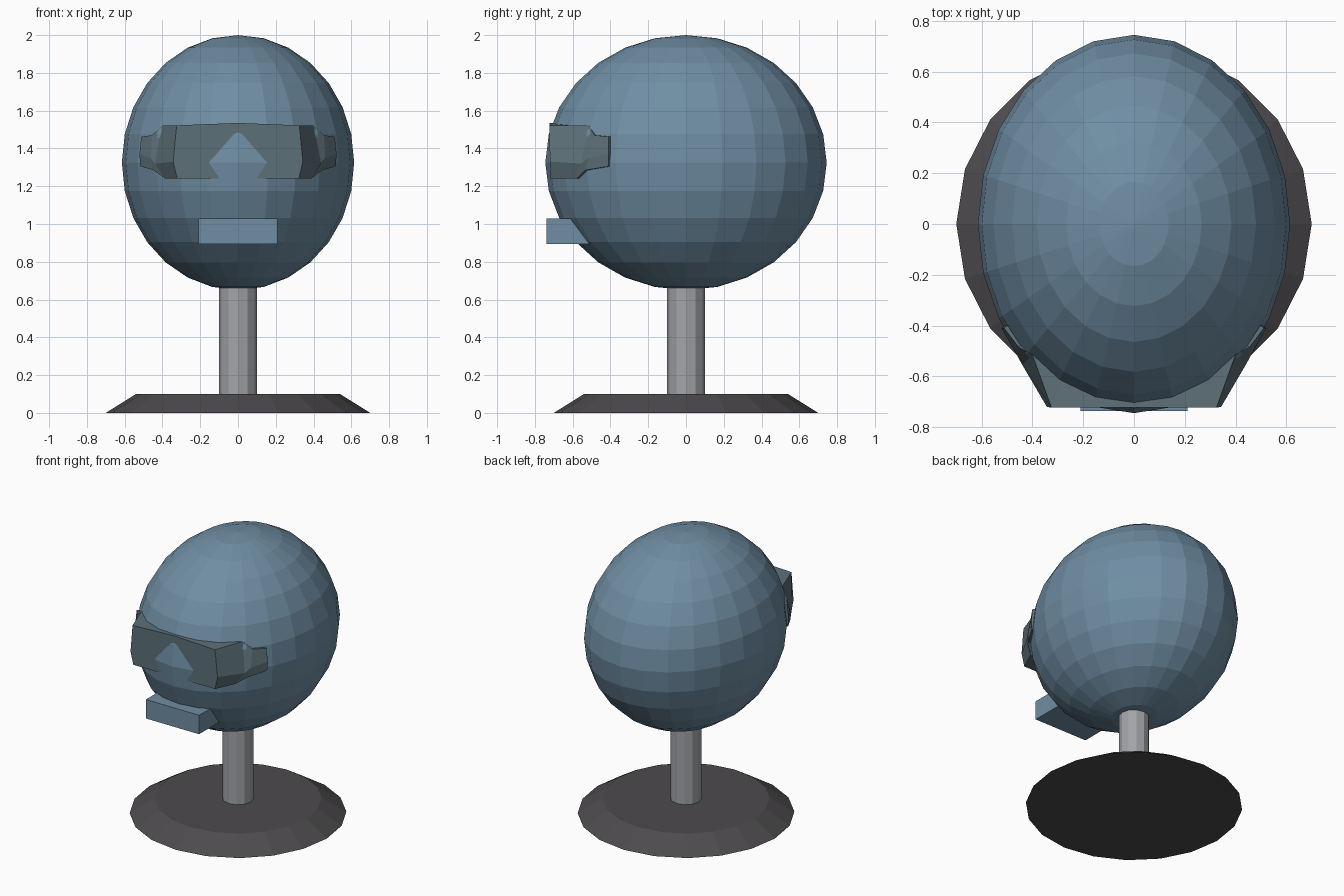
import bpy
import bmesh

if "Cube" in bpy.data.objects:
    bpy.data.objects.remove(bpy.data.objects["Cube"], do_unlink=True)


def material(name, rgb):
    mat = bpy.data.materials.new(name)
    mat.use_nodes = True
    mat.diffuse_color = (*rgb, 1)
    mat.node_tree.nodes["Principled BSDF"].inputs["Base Color"].default_value = (*rgb, 1)
    return mat


def finish(name, mat):
    obj = bpy.context.object
    obj.name = obj.data.name = name
    obj.data.materials.append(mat)
    bpy.ops.object.transform_apply(location=False, rotation=False, scale=True)
    return obj


blue = material("dusty blue", (0.16, 0.27, 0.37))
slate = material("slate teal", (0.11, 0.165, 0.19))
steel = material("light steel", (0.36, 0.37, 0.39))
charcoal = material("charcoal", (0.075, 0.07, 0.075))

# Stand: tapered foot and round post
bpy.ops.mesh.primitive_cone_add(vertices=20, radius1=0.7, radius2=0.54, depth=0.1,
                                location=(0, 0, 0.05))
finish("stand_base", charcoal)
bpy.ops.mesh.primitive_cylinder_add(vertices=12, radius=0.1, depth=0.66, location=(0, 0, 0.42))
finish("stand_post", steel)

# Faceted egg-shaped head
bpy.ops.mesh.primitive_uv_sphere_add(segments=24, ring_count=14, radius=1, location=(0, 0, 1.325))
bpy.context.object.scale = (0.615, 0.745, 0.675)
finish("head", blue)

# Block mouth
bpy.ops.mesh.primitive_cube_add(size=1, location=(0, -0.57, 0.962))
bpy.context.object.scale = (0.42, 0.335, 0.135)
finish("mouth", blue)

# Goggles: bottom, middle and top of each section, from the centre to the strap end
half = [
    [(0, -0.719, 1.24), (0, -0.7205, 1.33), (0, -0.7235, 1.535)],
    [(0.322, -0.719, 1.24), (0.343, -0.7205, 1.33), (0.325, -0.7235, 1.522)],
    [(0.385, -0.58, 1.24), (0.44, -0.555, 1.32), (0.4, -0.515, 1.522)],
    [(0.447, -0.535, 1.285), (0.462, -0.515, 1.35), (0.455, -0.485, 1.47)],
    [(0.517, -0.41, 1.305), (0.522, -0.41, 1.37), (0.512, -0.41, 1.462)],
]
mirrored = [[(-x, y, z) for x, y, z in section] for section in half[:0:-1]]


def inward(point):
    return (point[0] * 0.85, point[1] * 0.85, point[2])


bm = bmesh.new()
rings = []
for section in mirrored + half:
    loop = section + [inward(section[2]), inward(section[0])]
    rings.append([bm.verts.new(p) for p in loop])
for a, b in zip(rings, rings[1:]):
    for i in range(len(a)):
        j = (i + 1) % len(a)
        bm.faces.new((a[i], b[i], b[j], a[j]))
bm.faces.new(rings[0])
bm.faces.new(rings[-1])
bmesh.ops.recalc_face_normals(bm, faces=bm.faces)
mesh = bpy.data.meshes.new("goggles")
bm.to_mesh(mesh)
bm.free()
mesh.materials.append(slate)
bpy.context.collection.objects.link(bpy.data.objects.new("goggles", mesh))
